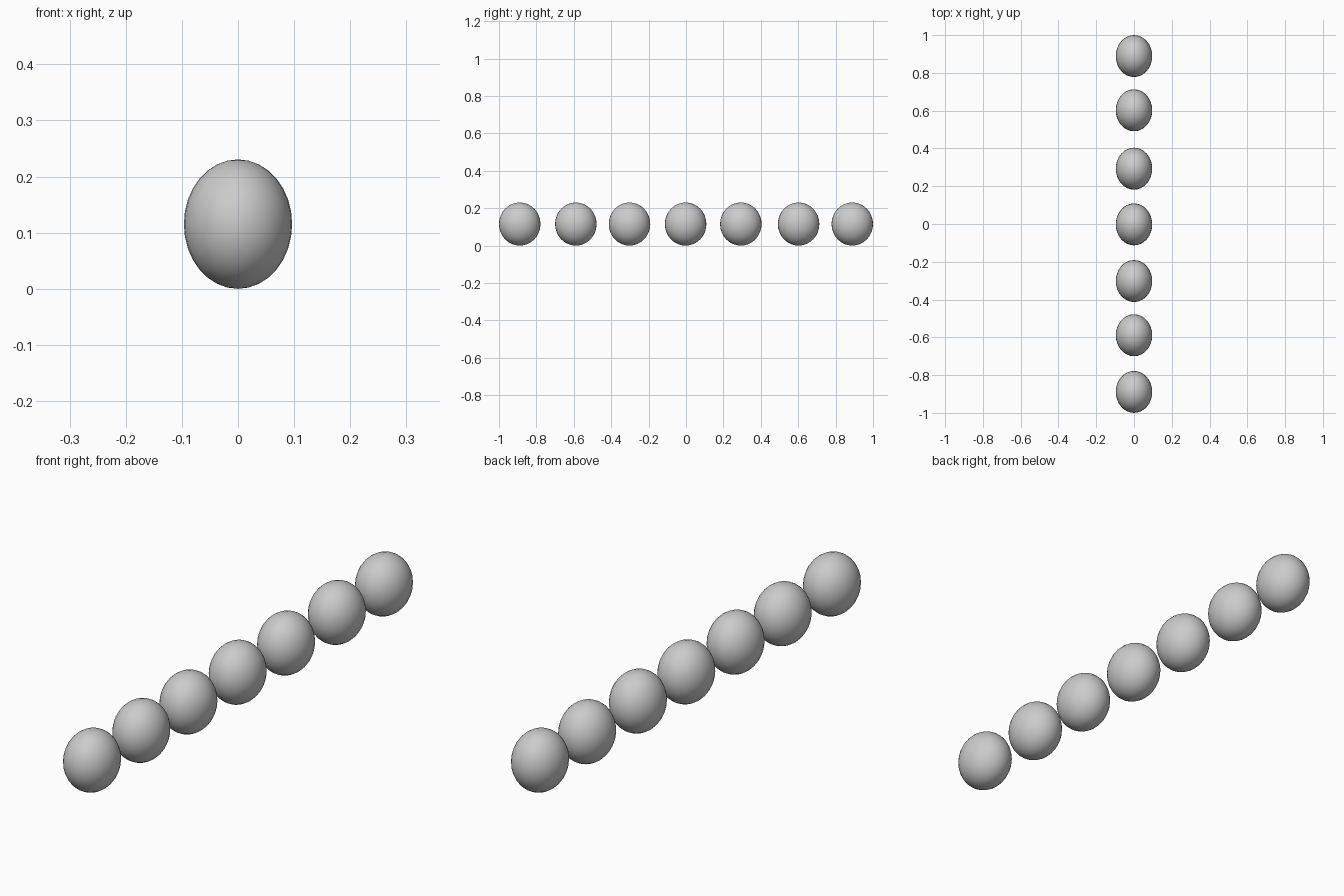
import bpy

if "Cube" in bpy.data.objects:
    bpy.data.objects.remove(bpy.data.objects["Cube"])

# Row of egg-shaped beads along y, slightly unevenly spaced
RX, RY, RZ = 0.0965, 0.111, 0.1153
centres = [-0.889, -0.589, -0.302, -0.002, 0.293, 0.602, 0.889]

for i, y in enumerate(centres):
    bpy.ops.mesh.primitive_uv_sphere_add(segments=32, ring_count=16, radius=1,
                                         location=(0, y, RZ))
    bead = bpy.context.object
    bead.name = f"bead_{i + 1}"
    bead.scale = (RX, RY, RZ)
    bpy.ops.object.transform_apply(location=False, rotation=False, scale=True)
    bpy.ops.object.shade_smooth()
